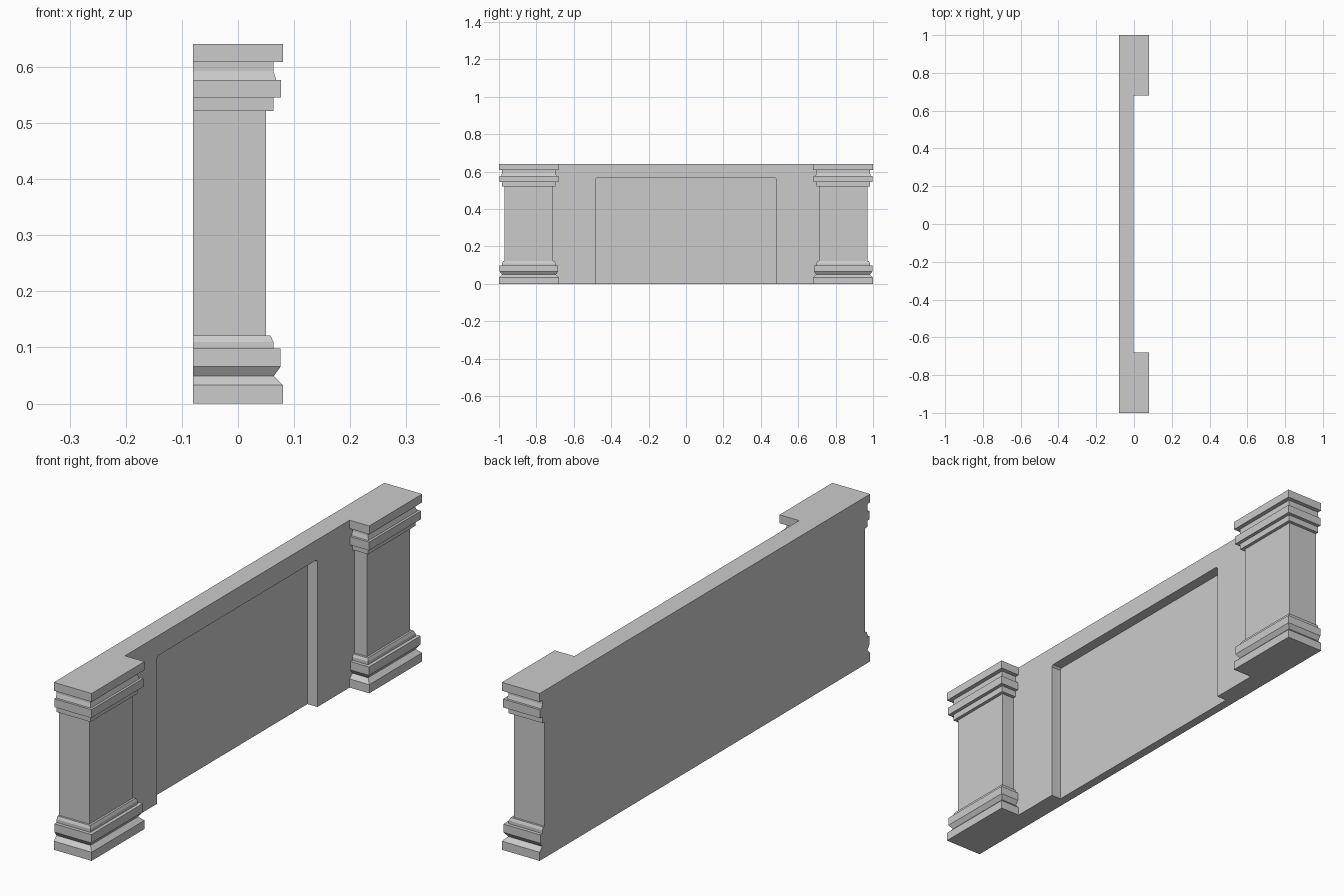
import bpy, bmesh

if "Cube" in bpy.data.objects:
    bpy.data.objects.remove(bpy.data.objects["Cube"])

BACK, WALL_FRONT, PANEL_FRONT = -0.08, -0.003, -0.045
PIER_Y, PIER_HALF, PIER_FRONT = 0.84, 0.16, 0.08

# Moulding profile: (inset from the plinth edge, height)
PROFILE = [
    (0.0, 0.0), (0.0, 0.033), (0.016, 0.049), (0.004, 0.066), (0.004, 0.098),
    (0.017, 0.098), (0.017, 0.11), (0.022, 0.121), (0.03, 0.121),
    (0.03, 0.521), (0.017, 0.521), (0.017, 0.545), (0.003, 0.545),
    (0.003, 0.577), (0.012, 0.577), (0.017, 0.593), (0.017, 0.609),
    (0.0, 0.609), (0.0, 0.641),
]


def finish(name, bm):
    bmesh.ops.recalc_face_normals(bm, faces=bm.faces)
    mesh = bpy.data.meshes.new(name)
    bm.to_mesh(mesh)
    bm.free()
    obj = bpy.data.objects.new(name, mesh)
    bpy.context.collection.objects.link(obj)
    return obj


def skin(name, rings):
    """Join matching closed rings of points into a capped solid."""
    bm = bmesh.new()
    loops = [[bm.verts.new(p) for p in ring] for ring in rings]
    for a, b in zip(loops, loops[1:]):
        n = len(a)
        for i in range(n):
            j = (i + 1) % n
            bm.faces.new((a[i], a[j], b[j], b[i]))
    bm.faces.new(loops[0])
    bm.faces.new(loops[-1])
    return finish(name, bm)


def slab(name, outline, x0, x1):
    """Extrude a (y, z) outline along x."""
    return skin(name, [[(x, y, z) for y, z in outline] for x in (x0, x1)])


# End piers: mouldings wrap three sides, the back stays flat
for name, side in (("near_pier", -1), ("far_pier", 1)):
    rings = []
    for inset, z in PROFILE:
        y0 = side * PIER_Y - PIER_HALF + inset
        y1 = side * PIER_Y + PIER_HALF - inset
        x1 = PIER_FRONT - inset
        rings.append([(BACK, y0, z), (x1, y0, z), (x1, y1, z), (BACK, y1, z)])
    skin(name, rings)

# Opening of the recess, with slightly clipped upper corners
W, H, C = 0.485, 0.565, 0.007
opening = [(-W, 0), (-W, H - C), (-W + C, H), (W - C, H), (W, H - C), (W, 0)]

# Wall frame: its ends follow the pier mouldings so the parts meet flush
inner = PIER_Y - PIER_HALF
right_end = [(inner + inset, z) for inset, z in PROFILE]
left_end = [(-y, z) for y, z in reversed(right_end)]
slab("wall_frame", right_end + left_end + opening, BACK, WALL_FRONT)

# Recessed panel filling the back of the opening
slab("recessed_panel", opening, BACK, PANEL_FRONT)
